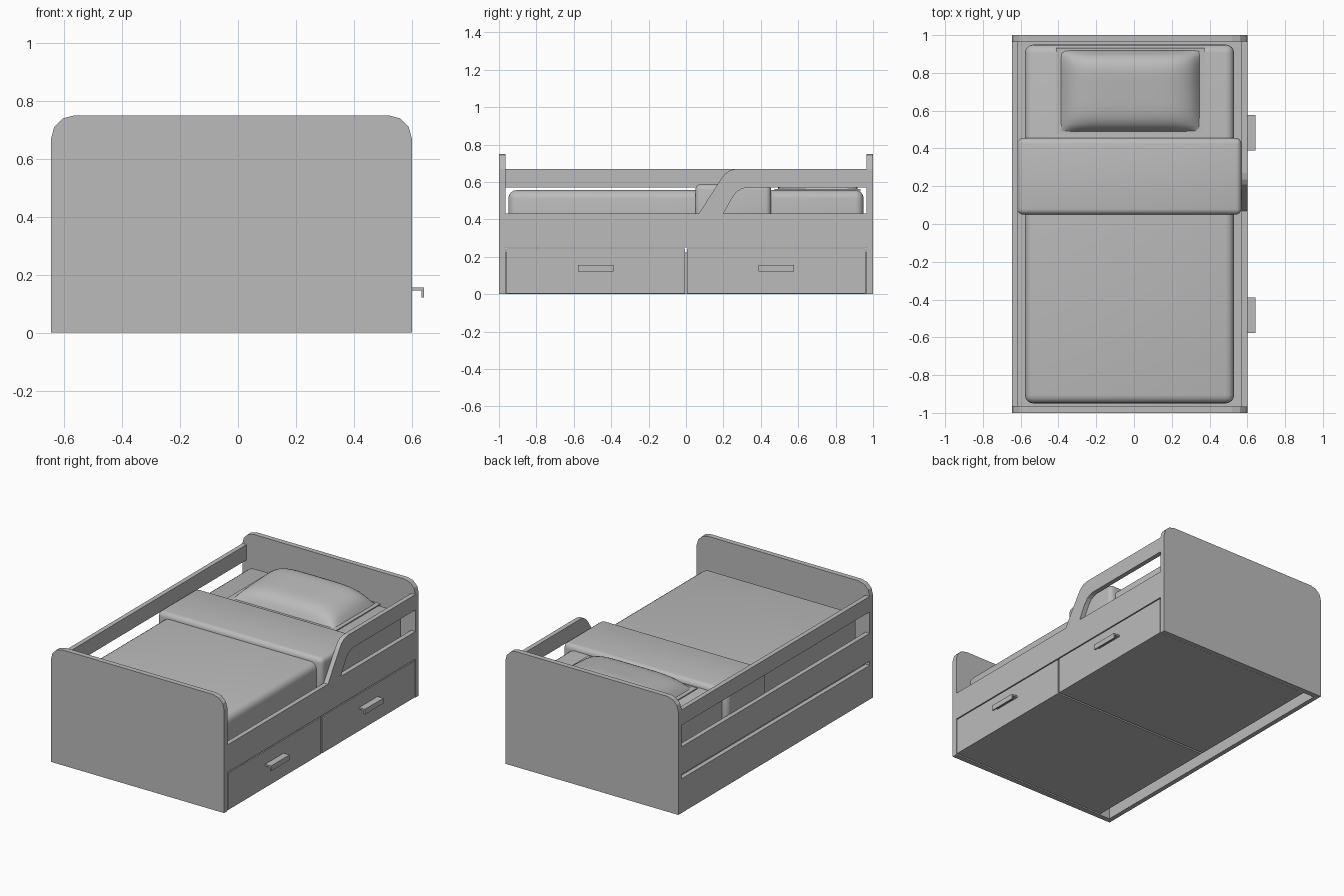
import bpy
import bmesh
import math

cube = bpy.data.objects.get("Cube")
if cube:
    bpy.data.objects.remove(cube, do_unlink=True)

grey = bpy.data.materials.new("plain grey")
grey.use_nodes = True
grey.diffuse_color = (0.5, 0.5, 0.5, 1)
grey.node_tree.nodes["Principled BSDF"].inputs["Base Color"].default_value = (0.5, 0.5, 0.5, 1)


def finish(name, bm, smooth=False):
    bmesh.ops.recalc_face_normals(bm, faces=bm.faces)
    mesh = bpy.data.meshes.new(name)
    bm.to_mesh(mesh)
    bm.free()
    mesh.materials.append(grey)
    obj = bpy.data.objects.new(name, mesh)
    bpy.context.collection.objects.link(obj)
    if smooth:
        bpy.ops.object.select_all(action='DESELECT')
        obj.select_set(True)
        bpy.context.view_layer.objects.active = obj
        bpy.ops.object.shade_smooth_by_angle(angle=math.radians(40))
    return obj


def box(name, x, y, z, radius=0, segments=4):
    """Box between (min, max) pairs, optionally with rounded edges."""
    bm = bmesh.new()
    bmesh.ops.create_cube(bm, size=1)
    for v in bm.verts:
        v.co = [(a + b) / 2 + c * (b - a) for c, (a, b) in zip(v.co, (x, y, z))]
    if radius:
        bmesh.ops.bevel(bm, geom=bm.edges[:], offset=radius, segments=segments,
                        profile=0.5, affect='EDGES')
    return finish(name, bm, radius > 0)


def board(name, outline, axis, start, end):
    """Extrude a flat outline along x (outline in y, z) or y (outline in x, z)."""
    bm = bmesh.new()
    place = (lambda a, b: (start, a, b)) if axis == 0 else (lambda a, b: (a, start, b))
    face = bm.faces.new([bm.verts.new(place(a, b)) for a, b in outline])
    moved = bmesh.ops.extrude_face_region(bm, geom=[face])["geom"]
    for v in moved:
        if isinstance(v, bmesh.types.BMVert):
            v.co[axis] = end
    return finish(name, bm)


LEFT, RIGHT, THICK, INNER = -0.645, 0.60, 0.03, 0.966

# End boards with rounded top corners
corner = 0.08
outline = [(LEFT, 0), (RIGHT, 0)]
for cx, first in ((RIGHT - corner, 0), (LEFT + corner, 90)):
    for step in range(4):
        a = math.radians(first + step * 30)
        outline.append((cx + corner * math.cos(a), 0.75 - corner + corner * math.sin(a)))
board("headboard", outline, 1, INNER, 1)
board("footboard", outline, 1, -1, -INNER)

# Right side panel with a swept-up guard rail
side = [(-INNER, 0.25), (INNER, 0.25), (INNER, 0.43), (0.2, 0.43),
        (0.25, 0.52), (0.275, 0.55), (0.3, 0.564), (0.33, 0.57),
        (INNER, 0.57), (INNER, 0.67), (0.27, 0.67), (0.235, 0.662),
        (0.21, 0.645), (0.19, 0.62), (0.068, 0.43), (-INNER, 0.43)]
board("right_side_guard", side, 0, RIGHT - THICK, RIGHT)

# Left side: lower panel, side panel and top rail
for name, z in (("left_lower_panel", (0, 0.222)), ("left_side_panel", (0.25, 0.43)),
                ("left_guard_rail", (0.57, 0.67))):
    box(name, (LEFT, LEFT + THICK), (-INNER, INNER), z)

# Mattress platform
box("mattress_platform", (LEFT + THICK, RIGHT - THICK), (-INNER, INNER), (0.25, 0.28))

# Drawers with angled pull handles
for label, s in (("front", -1), ("back", 1)):
    y = sorted((s * 0.006, s * 0.96))
    box(label + "_drawer", (-0.54, RIGHT), y, (0.004, 0.243))
    h = sorted((s * 0.388, s * 0.577))
    pull = [(RIGHT, 0.145), (0.633, 0.145), (0.633, 0.122),
            (0.642, 0.122), (0.642, 0.156), (RIGHT, 0.156)]
    board(label + "_drawer_handle", pull, 1, *h)

# Mattress and folded blanket
box("mattress", (-0.577, 0.53), (-0.95, 0.95), (0.28, 0.556), 0.045)
box("folded_blanket", (-0.617, 0.569), (0.05, 0.455), (0.3, 0.588), 0.03)

# Pillow: flat hem with a puffed cushion, fuller towards the headboard
box("pillow_hem", (-0.413, 0.372), (0.473, 0.933), (0.55, 0.563))
bm = bmesh.new()
bmesh.ops.create_grid(bm, x_segments=32, y_segments=24, size=1)
for v in bm.verts:
    u, w = v.co.x, v.co.y
    puff = (1 - abs(u) ** 5) ** 0.8 * (1 - abs(w) ** 5) ** 0.7
    v.co = (-0.02 + u * 0.368, 0.704 + w * 0.215, 0.56 + 0.118 * puff * (0.86 + 0.18 * w))
finish("pillow_cushion", bm, True)
